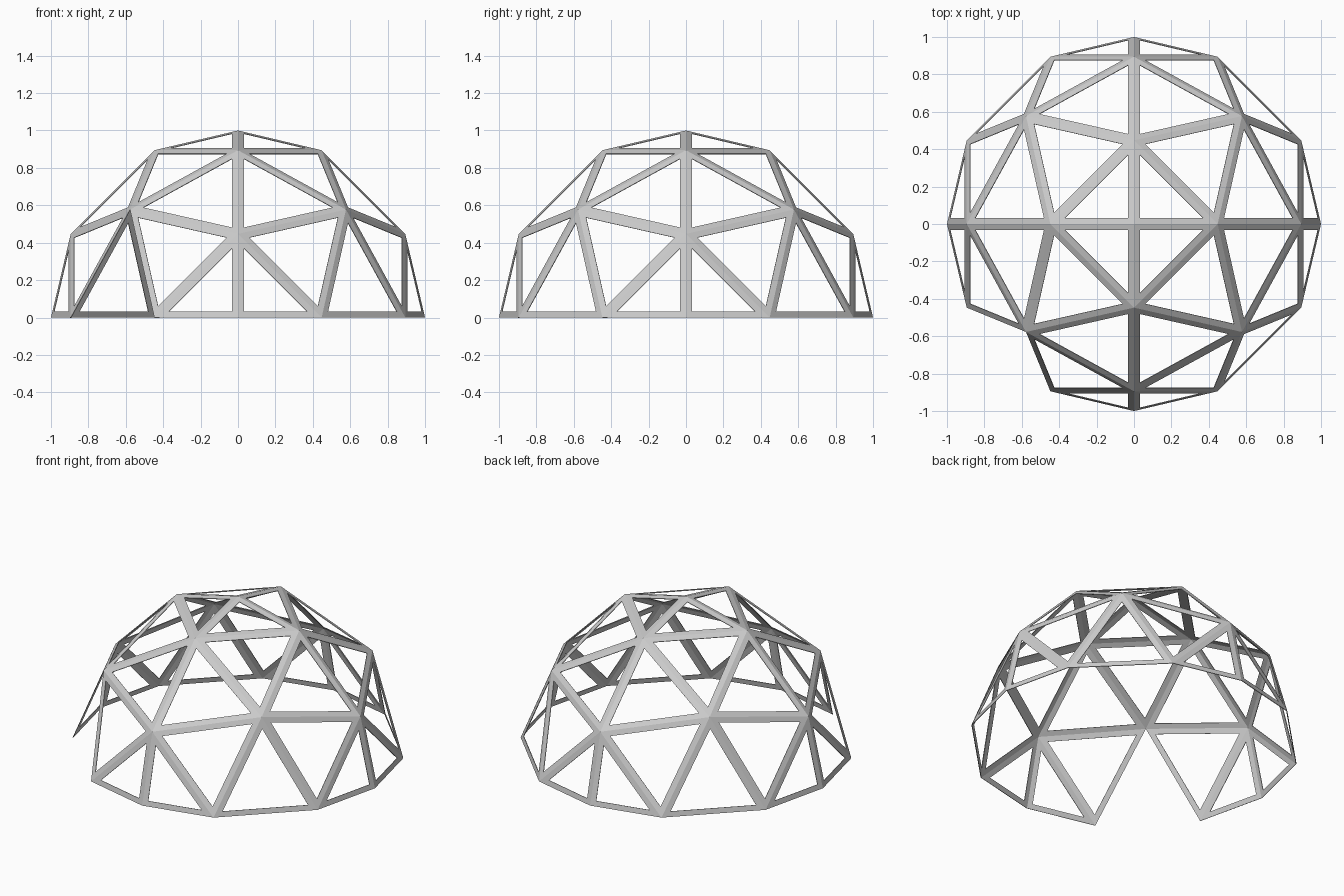
import bpy, bmesh
from mathutils import Vector

if "Cube" in bpy.data.objects:
    bpy.data.objects.remove(bpy.data.objects["Cube"])

FREQ = 3            # subdivisions per octahedron edge
STRUT = 0.034       # half width of a strut
SHEET = 0.004       # material thickness

bm = bmesh.new()
up = Vector((0, 0, 1))

# Geodesic shell: four upper octahedron faces, subdivided and pushed to the sphere
ring = [Vector(p) for p in ((1, 0, 0), (0, 1, 0), (-1, 0, 0), (0, -1, 0))]
for k in range(4):
    a, b = ring[k], ring[(k + 1) % 4]

    def point(i, j):
        return (a * i + b * j + up * (FREQ - i - j)).normalized()

    def tri(*ij):
        bm.faces.new([bm.verts.new(point(*q)) for q in ij])

    for i in range(FREQ):
        for j in range(FREQ - i):
            tri((i, j), (i + 1, j), (i, j + 1))
            if i + j < FREQ - 1:
                tri((i + 1, j), (i + 1, j + 1), (i, j + 1))
bmesh.ops.remove_doubles(bm, verts=bm.verts[:], dist=1e-4)
bm.normal_update()

# Doorway: remove the ground triangle in the front left corner
door = min(bm.faces, key=lambda f: (f.calc_center_median() - Vector((-0.64, -0.64, 0.19))).length)
bmesh.ops.delete(bm, geom=[door], context='FACES')

# Struts: inset every panel and remove its middle
panels = bm.faces[:]
bmesh.ops.inset_individual(bm, faces=panels, thickness=STRUT, use_even_offset=True)
bmesh.ops.delete(bm, geom=panels, context='FACES_ONLY')
loose = [e for e in bm.edges if not e.link_faces]
if loose:
    bmesh.ops.delete(bm, geom=loose, context='EDGES')

mesh = bpy.data.meshes.new("dome_frame")
bm.to_mesh(mesh)
bm.free()
dome = bpy.data.objects.new("dome_frame", mesh)
bpy.context.collection.objects.link(dome)

# Thin sheet thickness, grown inward
mod = dome.modifiers.new("thickness", 'SOLIDIFY')
mod.thickness = SHEET
mod.offset = -1
